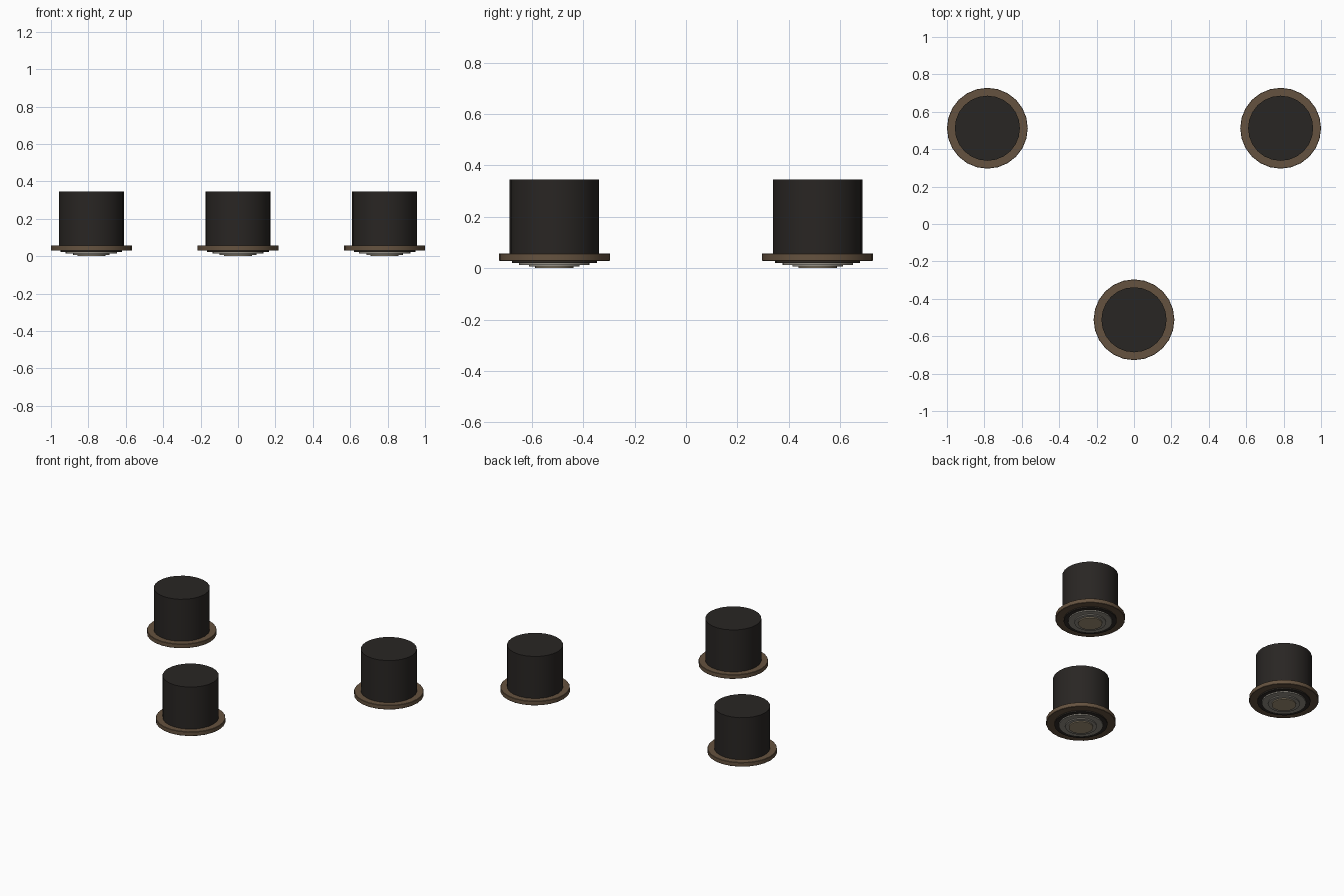
import bpy, bmesh, math

if "Cube" in bpy.data.objects:
    bpy.data.objects.remove(bpy.data.objects["Cube"])

SIDES = 24


def material(name, color):
    m = bpy.data.materials.new(name)
    m.diffuse_color = (*color, 1)
    m.use_nodes = True
    m.node_tree.nodes["Principled BSDF"].inputs["Base Color"].default_value = m.diffuse_color
    return m


black = material("black_metal", (0.022, 0.019, 0.017))
bronze = material("bronze", (0.13, 0.085, 0.05))
dark = material("dark_baffle", (0.03, 0.025, 0.02))
glass = material("frosted_glass", (0.30, 0.28, 0.24))
warm = material("warm_diffuser", (0.36, 0.29, 0.19))


def lathe(name, profile, center, mat):
    """Spin (radius, z) points round a vertical axis and cap both ends."""
    bm = bmesh.new()
    rings = [[bm.verts.new((r * math.cos(2 * math.pi * i / SIDES),
                            r * math.sin(2 * math.pi * i / SIDES), z))
              for i in range(SIDES)] for r, z in profile]
    for a, b in zip(rings, rings[1:]):
        for i in range(SIDES):
            j = (i + 1) % SIDES
            bm.faces.new((a[i], a[j], b[j], b[i]))
    bm.faces.new(rings[0][::-1])
    bm.faces.new(rings[-1])
    bmesh.ops.recalc_face_normals(bm, faces=bm.faces)
    mesh = bpy.data.meshes.new(name)
    bm.to_mesh(mesh)
    bm.free()
    ob = bpy.data.objects.new(name, mesh)
    ob.location = (*center, 0)
    mesh.materials.append(mat)
    bpy.context.collection.objects.link(ob)
    bpy.ops.object.select_all(action='DESELECT')
    ob.select_set(True)
    bpy.context.view_layer.objects.active = ob
    bpy.ops.object.shade_smooth_by_angle(angle=math.radians(30))


# Each downlight: (radius, z) profiles from bottom to top
PARTS = [
    ("housing", [(0.174, 0.056), (0.174, 0.345)], black),
    ("trim_ring", [(0.214, 0.029), (0.216, 0.031), (0.216, 0.056), (0.214, 0.058)], bronze),
    ("baffle", [(0.165, 0.021), (0.165, 0.032)], dark),
    ("lens_outer", [(0.137, 0.013), (0.137, 0.024)], glass),
    ("lens_step", [(0.098, 0.006), (0.098, 0.016)], glass),
    ("diffuser", [(0.075, 0.0), (0.075, 0.010)], warm),
]

for n, center in enumerate([(-0.784, 0.512), (0.784, 0.512), (0, -0.512)], 1):
    for name, profile, mat in PARTS:
        lathe(f"{name}_{n}", profile, center, mat)
